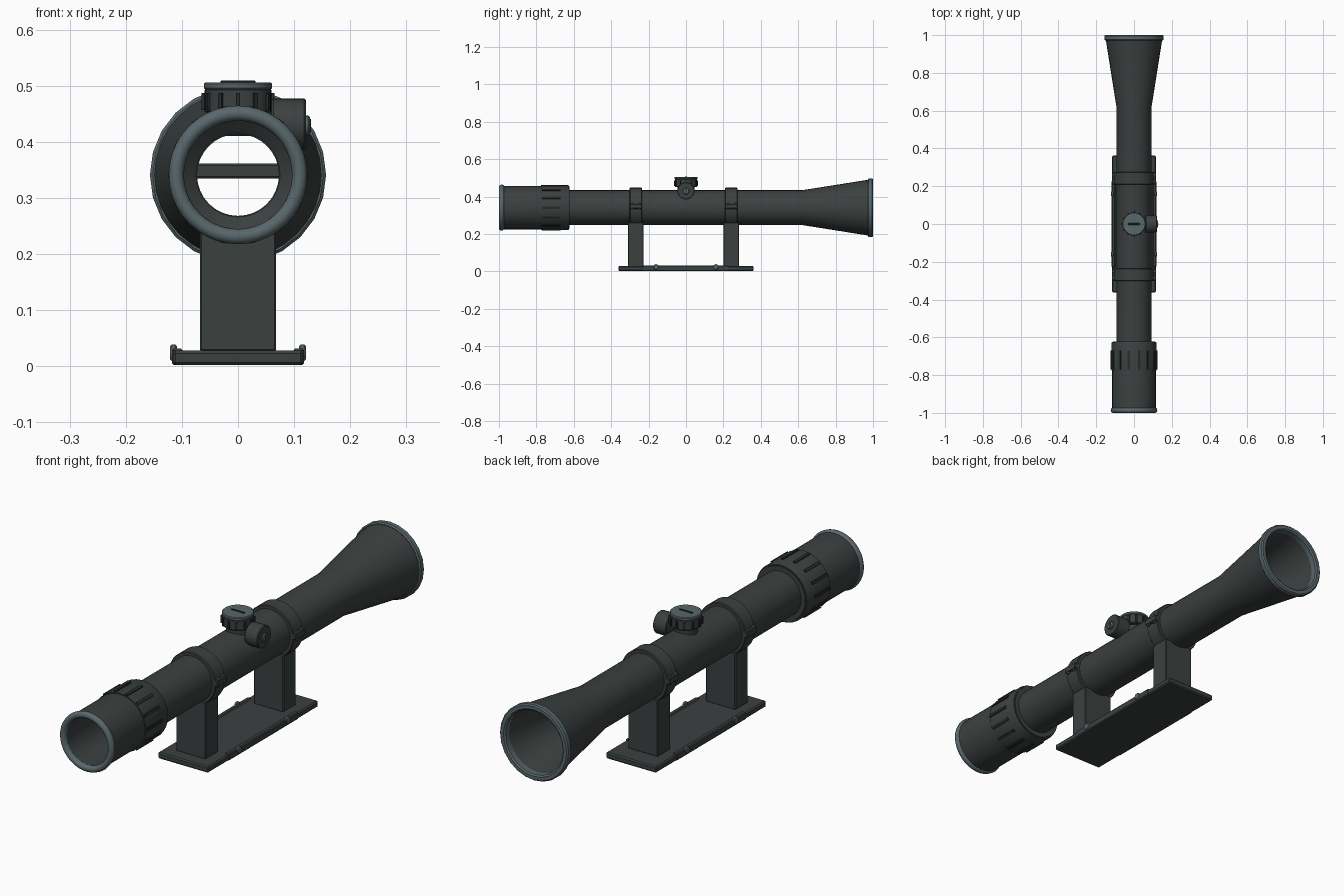
import bpy, bmesh, math
from mathutils import Matrix, Vector

cube = bpy.data.objects.get("Cube")
if cube:
    bpy.data.objects.remove(cube, do_unlink=True)

AXIS_Z = 0.341


def material(name, rgb):
    m = bpy.data.materials.new(name)
    m.use_nodes = True
    col = (*rgb, 1)
    m.diffuse_color = col
    m.node_tree.nodes["Principled BSDF"].inputs["Base Color"].default_value = col
    return m


DARK = material("dark gunmetal", (0.044, 0.052, 0.051))
LIGHT = material("light steel", (0.10, 0.135, 0.145))
BLACK = material("grip black", (0.02, 0.024, 0.024))


def finish(bm, name, mat, smooth=True):
    bmesh.ops.recalc_face_normals(bm, faces=bm.faces)
    me = bpy.data.meshes.new(name)
    bm.to_mesh(me)
    bm.free()
    me.materials.append(mat)
    ob = bpy.data.objects.new(name, me)
    bpy.context.collection.objects.link(ob)
    if smooth:
        bpy.ops.object.select_all(action='DESELECT')
        bpy.context.view_layer.objects.active = ob
        ob.select_set(True)
        bpy.ops.object.shade_smooth_by_angle(angle=math.radians(35))
    return ob


def lathe(name, profile, mat, centre=(0, 0, AXIS_Z), axis='Y', sides=32):
    """Revolve a closed (radius, distance) profile about an axis."""
    along = {'X': Vector((1, 0, 0)), 'Y': Vector((0, 1, 0)), 'Z': Vector((0, 0, 1))}[axis]
    out = Vector((0, 0, 1)) if axis != 'Z' else Vector((1, 0, 0))
    bm = bmesh.new()
    vs = [bm.verts.new(out * r + along * d) for r, d in profile]
    edges = [bm.edges.new((vs[i - 1], vs[i])) for i in range(len(vs))]
    bmesh.ops.spin(bm, geom=vs + edges, cent=(0, 0, 0), axis=along,
                   angle=math.tau, steps=sides)
    bmesh.ops.remove_doubles(bm, verts=bm.verts, dist=1e-5)
    bmesh.ops.dissolve_degenerate(bm, edges=bm.edges, dist=1e-5)
    bmesh.ops.translate(bm, verts=bm.verts, vec=centre)
    return finish(bm, name, mat)


def disc(name, radius, start, end, mat, centre, axis, bevel=0.003, sides=32):
    """Solid round part with softened rims."""
    return lathe(name, [(0, start), (radius - bevel, start), (radius, start + bevel),
                        (radius, end - bevel), (radius - bevel, end), (0, end)],
                 mat, centre, axis, sides)


def box(name, centre, size, mat, bevel=0.003):
    bm = bmesh.new()
    bmesh.ops.create_cube(bm, size=1)
    bmesh.ops.scale(bm, verts=bm.verts, vec=size)
    bmesh.ops.bevel(bm, geom=bm.edges[:], offset=bevel, segments=1, affect='EDGES')
    bmesh.ops.translate(bm, verts=bm.verts, vec=centre)
    return finish(bm, name, mat, False)


def grips(name, count, size, radius, centre, axis):
    """Ring of small bars around an axis."""
    bm = bmesh.new()
    start = Vector((radius, 0, 0))
    for i in range(count):
        turn = Matrix.Rotation(math.tau * (i + 0.5) / count + math.pi / count, 4, axis)
        m = Matrix.Translation(centre) @ turn @ Matrix.Translation(start)
        bmesh.ops.create_cube(bm, size=1, matrix=m @ Matrix.Diagonal((*size, 1)))
    return finish(bm, name, BLACK, False)


# Hollow main tube with flared bell
lathe("main_tube", [(0.093, -0.64), (0.093, 0.62), (0.15, 0.98),
                    (0.135, 0.98), (0.073, 0.62), (0.073, -0.64)], DARK)
lathe("bell_rim", [(0.152, 0.972), (0.157, 0.977), (0.157, 0.995), (0.152, 1),
                   (0.138, 1), (0.132, 0.995), (0.132, 0.972)], LIGHT, sides=24)

# Eyepiece with rounded rim and grip bars
lathe("eyepiece", [(0.116, -0.98), (0.116, -0.64), (0.112, -0.622),
                   (0.075, -0.622), (0.075, -0.64), (0.098, -0.66), (0.098, -0.98)], DARK)
rim = [(0.11 + 0.0135 * math.cos(a * math.tau / 12), -0.986 + 0.014 * math.sin(a * math.tau / 12))
       for a in range(12)]
lathe("eyepiece_rim", rim, LIGHT, sides=40)
lathe("eyepiece_collar", [(0.12, -0.775), (0.12, -0.632), (0.117, -0.625),
                          (0.11, -0.625), (0.11, -0.775)], DARK)
grips("eyepiece_grips", 14, (0.028, 0.1, 0.012), 0.11, (0, -0.72, AXIS_Z), 'Y')

# Mounts: clamp ring, cross lug, bolts and post
for label, y in (("front", -0.268), ("rear", 0.242)):
    lathe(label + "_clamp_ring", [(0.104, -0.033), (0.107, -0.03), (0.107, 0.03), (0.104, 0.033),
                                  (0.088, 0.033), (0.088, -0.033)], DARK, (0, y, AXIS_Z))
    box(label + "_clamp_lug", (0, y, 0.348), (0.234, 0.066, 0.026), DARK)
    for side in (-1, 1):
        for dy in (-0.018, 0.018):
            disc(label + "_clamp_bolt", 0.007, -0.018, 0.018, LIGHT,
                 (side * 0.109, y + dy, 0.348), 'Z', 0.002, 10)
    box(label + "_post", (0, y, 0.144), (0.136, 0.083, 0.235), DARK)

# Base plate with side rails and screws
box("base_plate", (0, 0, 0.015), (0.232, 0.724, 0.026), DARK, 0.005)
for side in (-1, 1):
    box("base_rail", (side * 0.108, 0, 0.017), (0.02, 0.46, 0.03), DARK, 0.004)
    for y in (-0.16, 0.16):
        disc("base_screw", 0.015, -0.006, 0.006, LIGHT, (side * 0.115, y, 0.024), 'X', sides=14)

# Top turret
disc("turret_stem", 0.045, 0.41, 0.46, DARK, (0, 0, 0), 'Z')
disc("turret_knob", 0.06, 0.452, 0.495, DARK, (0, 0, 0), 'Z')
disc("turret_cap", 0.061, 0.493, 0.506, LIGHT, (0, 0, 0), 'Z')
grips("turret_grips", 12, (0.01, 0.008, 0.03), 0.06, (0, 0, 0.472), 'Z')
box("turret_slot", (0, 0, 0.506), (0.062, 0.008, 0.006), BLACK, 0.001)

# Side turret
disc("side_knob", 0.046, 0.06, 0.121, DARK, (0, 0, 0.431), 'X')
disc("side_screw", 0.018, 0.115, 0.128, LIGHT, (0, 0, 0.429), 'X', sides=16)
box("side_screw_slot", (0.128, 0, 0.429), (0.004, 0.006, 0.024), BLACK, 0.001)
